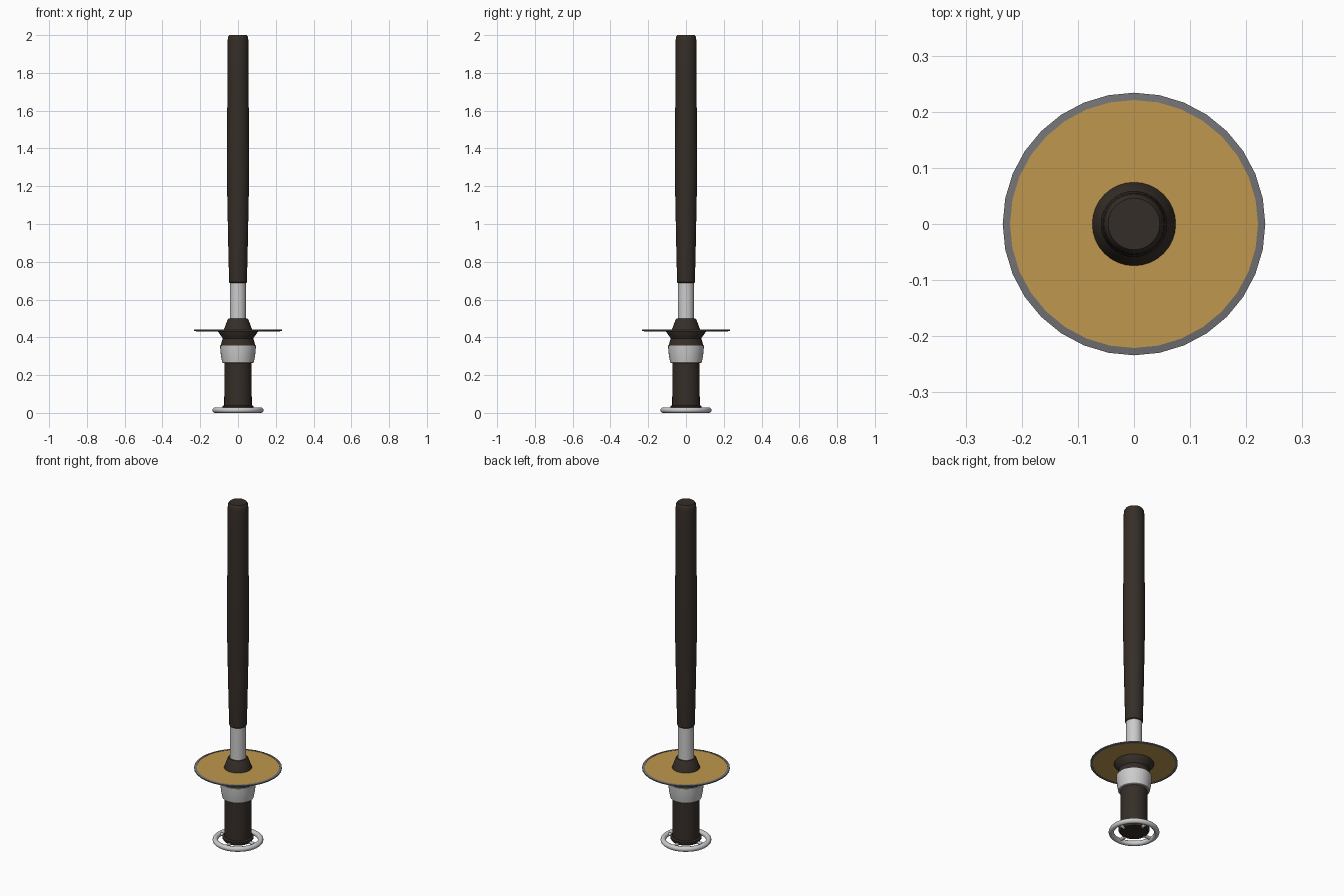
import bpy, bmesh, math
from mathutils import Matrix

if "Cube" in bpy.data.objects:
    bpy.data.objects.remove(bpy.data.objects["Cube"])


def material(name, rgb):
    m = bpy.data.materials.new(name)
    m.diffuse_color = (*rgb, 1)
    m.use_nodes = True
    m.node_tree.nodes["Principled BSDF"].inputs["Base Color"].default_value = m.diffuse_color
    return m


DARK = material("dark_brown", (0.036, 0.027, 0.021))
GOLD = material("gold", (0.52, 0.31, 0.075))
STEEL = material("steel", (0.17, 0.17, 0.18))


def finish(name, bm, mat=None, angle=35):
    bmesh.ops.recalc_face_normals(bm, faces=bm.faces[:])
    me = bpy.data.meshes.new(name)
    bm.to_mesh(me)
    bm.free()
    ob = bpy.data.objects.new(name, me)
    bpy.context.collection.objects.link(ob)
    if mat:
        me.materials.append(mat)
    bpy.ops.object.select_all(action='DESELECT')
    ob.select_set(True)
    bpy.context.view_layer.objects.active = ob
    bpy.ops.object.shade_smooth_by_angle(angle=math.radians(angle))
    return ob


def lathe(name, profile, mat=None, sides=32, closed=False):
    """Revolve (radius, z) points around z; open profiles get end caps."""
    bm = bmesh.new()
    rings = []
    for r, z in profile:
        rings.append([bm.verts.new((r * math.cos(2 * math.pi * i / sides),
                                    r * math.sin(2 * math.pi * i / sides), z))
                      for i in range(sides)])
    pairs = list(zip(rings, rings[1:]))
    if closed:
        pairs.append((rings[-1], rings[0]))
    for a, b in pairs:
        for i in range(sides):
            j = (i + 1) % sides
            bm.faces.new((a[i], a[j], b[j], b[i]))
    if not closed:
        bm.faces.new(rings[0][::-1])
        bm.faces.new(rings[-1])
    return finish(name, bm, mat)


def ring_profile(radius, z, rr, rz, n=12):
    return [(radius + rr * math.cos(2 * math.pi * k / n),
             z + rz * math.sin(2 * math.pi * k / n)) for k in range(n)]


# Bottom ring and its four spokes
lathe("base_ring", ring_profile(0.121, 0.0145, 0.0145, 0.0145), sides=48, closed=True)
for k in range(4):
    bm = bmesh.new()
    turn = Matrix.Rotation(k * math.pi / 2, 4, 'Z')
    move = Matrix.Translation((0.093, 0, 0.018))
    lay = Matrix.Rotation(math.pi / 2, 4, 'Y')
    bmesh.ops.create_cone(bm, cap_ends=True, segments=12, radius1=0.009,
                          radius2=0.009, depth=0.05, matrix=turn @ move @ lay)
    finish(f"ring_spoke_{k + 1}", bm)

# Lower grip with a small foot flange
lathe("lower_grip", [(0.075, 0.014), (0.083, 0.026), (0.083, 0.036),
                     (0.073, 0.04), (0.072, 0.27)], DARK)

# Pale cup and waisted collar beneath the guard
lathe("cup", [(0.08, 0.265), (0.084, 0.268), (0.089, 0.295), (0.093, 0.325),
              (0.095, 0.357), (0.088, 0.359)])
lathe("lower_collar", [(0.092, 0.357), (0.081, 0.395), (0.107, 0.432), (0.107, 0.437)], DARK)

# Round guard with rim
lathe("guard_disc", [(0.225, 0.434), (0.225, 0.44)], GOLD)
lathe("guard_rim", [(0.221, 0.432), (0.234, 0.434), (0.234, 0.440), (0.221, 0.442)],
      STEEL, closed=True)

# Upper collar, pale neck and long barrel-shaped shaft
lathe("upper_collar", [(0.075, 0.438), (0.073, 0.445), (0.055, 0.495), (0.05, 0.5)], DARK)
lathe("neck", [(0.043, 0.49), (0.043, 0.70)])
lathe("shaft", [(0.044, 0.688), (0.047, 0.692), (0.051, 0.85), (0.054, 1.0),
                (0.057, 1.15), (0.059, 1.3), (0.059, 1.4), (0.057, 1.6),
                (0.056, 1.78), (0.055, 1.97), (0.053, 1.99), (0.046, 2.0)], DARK)
